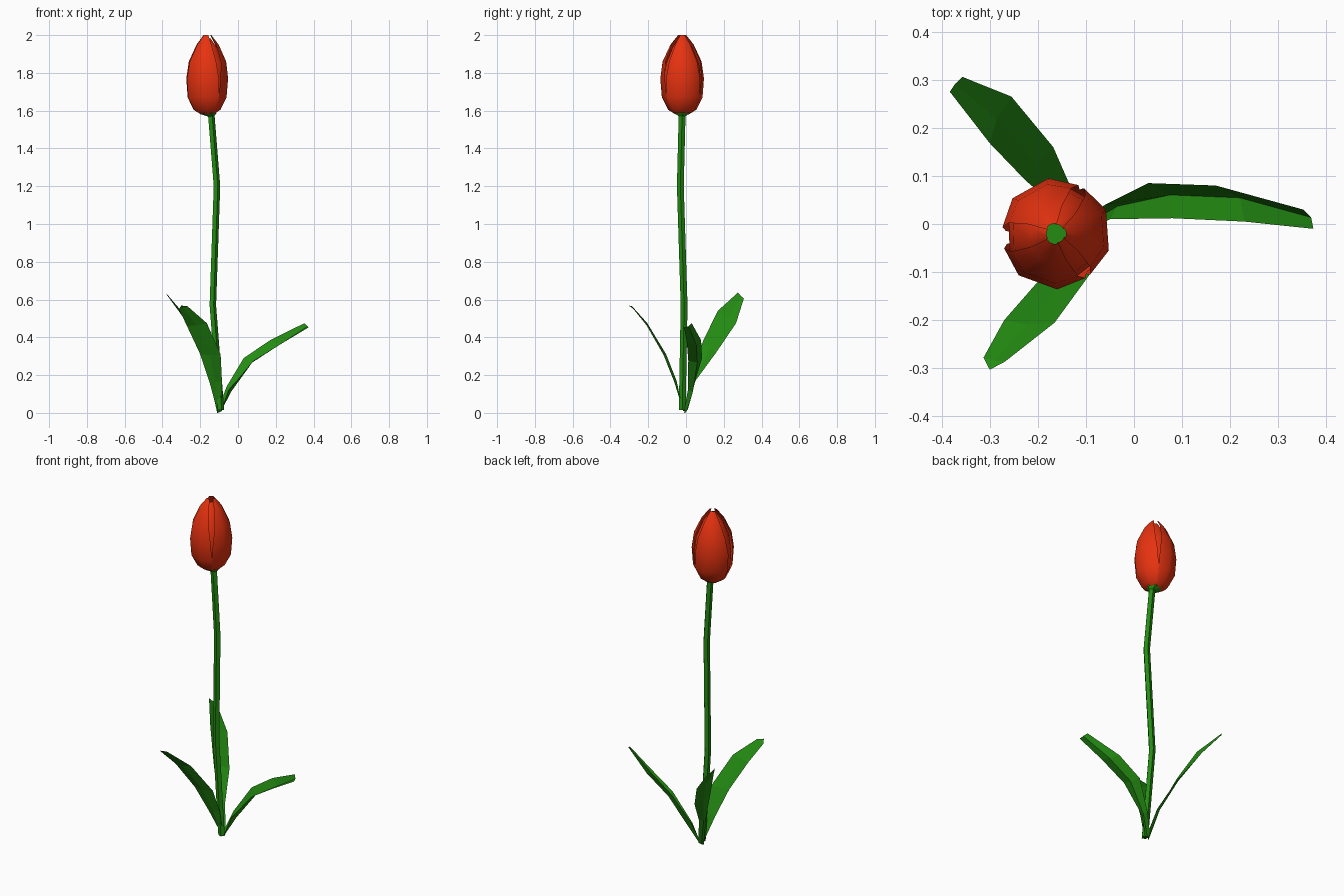
import bpy
import math
from mathutils import Vector

cube = bpy.data.objects.get("Cube")
if cube:
    bpy.data.objects.remove(cube, do_unlink=True)


def make_material(name, colour):
    mat = bpy.data.materials.new(name)
    mat.use_nodes = True
    mat.diffuse_color = colour
    mat.node_tree.nodes["Principled BSDF"].inputs["Base Color"].default_value = colour
    return mat


red = make_material("petal red", (0.79, 0.032, 0.005, 1))
green = make_material("leaf green", (0.017, 0.26, 0.006, 1))


def grid_object(name, rows, mat, closed=False, caps=False, smooth=None):
    """Skin rows of points with quads; closed rows form a tube."""
    n = len(rows[0])
    verts = [p for row in rows for p in row]
    faces = []
    for r in range(len(rows) - 1):
        for c in range(n if closed else n - 1):
            a, b = r * n + c, r * n + (c + 1) % n
            faces.append((a, b, b + n, a + n))
    if caps:
        last = len(verts) - n
        faces += [tuple(reversed(range(n))), tuple(range(last, last + n))]
    mesh = bpy.data.meshes.new(name)
    mesh.from_pydata(verts, [], faces)
    mesh.materials.append(mat)
    obj = bpy.data.objects.new(name, mesh)
    bpy.context.collection.objects.link(obj)
    if smooth:
        bpy.ops.object.select_all(action="DESELECT")
        obj.select_set(True)
        bpy.context.view_layer.objects.active = obj
        bpy.ops.object.shade_smooth_by_angle(angle=math.radians(smooth))
    return obj


def ring(centre, radius, sides):
    turns = [math.tau * i / sides for i in range(sides)]
    return [Vector(centre) + radius * Vector((math.cos(t), math.sin(t), 0)) for t in turns]


# Gently bent stem
stem_path = [(-0.092, -0.02, 0.015), (-0.135, -0.01, 0.57),
             (-0.113, -0.03, 1.2), (-0.145, -0.02, 1.6)]
grid_object("stem", [ring(p, 0.019, 5) for p in stem_path], green,
            closed=True, caps=True, smooth=40)

# Green cup where the bloom sits on the stem
cup = [((-0.145, -0.02, 1.57), 0.019), ((-0.16, -0.02, 1.585), 0.045),
       ((-0.163, -0.02, 1.6), 0.05)]
grid_object("flower_base", [ring(p, r, 6) for p, r in cup], green,
            closed=True, caps=True)


# Petals: radius, height and half width in degrees, from base to tip
def petal(name, facing, profile, scale=1.0):
    rows = []
    for radius, z, half in profile:
        row = []
        for k in (-1, -0.4, 0.4, 1):
            t = math.radians(facing + k * half)
            r = radius * scale * (0.96 if abs(k) == 1 else 1)
            row.append(Vector((-0.163 + r * math.cos(t), -0.02 + r * math.sin(t), z)))
        rows.append(row)
    grid_object(name, rows, red, smooth=50)


outer = [(0.035, 1.58, 60), (0.075, 1.605, 60), (0.108, 1.67, 58),
         (0.116, 1.77, 54), (0.104, 1.86, 48), (0.062, 1.95, 42), (0.022, 2.0, 36)]
inner = [(r, z - 0.04 * (z - 1.58), half * 0.85) for r, z, half in outer]
for side, facing in (("left", 4), ("back", 119), ("front", 250)):
    petal("outer_petal_" + side, facing, outer)
for side, facing in (("back_left", 61), ("right", 182), ("front_left", 308)):
    petal("inner_petal_" + side, facing, inner, 0.88)


# Leaves: two edges with a sunken crease between them
def leaf(name, edge_a, edge_b, sag):
    rows = []
    for i, (a, b) in enumerate(zip(edge_a, edge_b)):
        a, b = Vector(a), Vector(b)
        fold = Vector(sag) * (1 if 0 < i < len(edge_a) - 1 else 0.3)
        rows.append([a, (a + b) / 2 + fold, b])
    grid_object(name, rows, green)


leaf("leaf_left",
     [(-0.105, 0.01, 0.02), (-0.06, 0.04, 0.14), (0.03, 0.085, 0.29),
      (0.17, 0.08, 0.385), (0.352, 0.03, 0.475)],
     [(-0.085, -0.01, 0.01), (-0.05, 0.01, 0.12), (0.08, 0.012, 0.275),
      (0.23, 0.005, 0.368), (0.373, -0.01, 0.452)],
     (0.02, 0.012, -0.016))
leaf("leaf_back",
     [(-0.11, -0.01, 0.0), (-0.155, 0.03, 0.2), (-0.225, 0.09, 0.38),
      (-0.3, 0.168, 0.54), (-0.383, 0.275, 0.637)],
     [(-0.085, 0.005, 0.01), (-0.12, 0.05, 0.17), (-0.168, 0.16, 0.32),
      (-0.255, 0.265, 0.475), (-0.357, 0.306, 0.605)],
     (-0.008, 0.002, -0.008))
leaf("leaf_front",
     [(-0.085, -0.015, 0.01), (-0.085, -0.05, 0.17), (-0.092, -0.105, 0.31),
      (-0.165, -0.205, 0.475), (-0.268, -0.286, 0.565)],
     [(-0.11, 0.0, 0.01), (-0.15, -0.06, 0.16), (-0.2, -0.12, 0.31),
      (-0.27, -0.2, 0.46), (-0.313, -0.278, 0.55)],
     (-0.003, -0.006, -0.004))

# Blunt tip closing the front leaf
grid_object("leaf_front_tip",
            [[(-0.268, -0.286, 0.565), (-0.3, -0.303, 0.568)],
             [(-0.2914, -0.2838, 0.5563), (-0.313, -0.278, 0.55)]], green)
